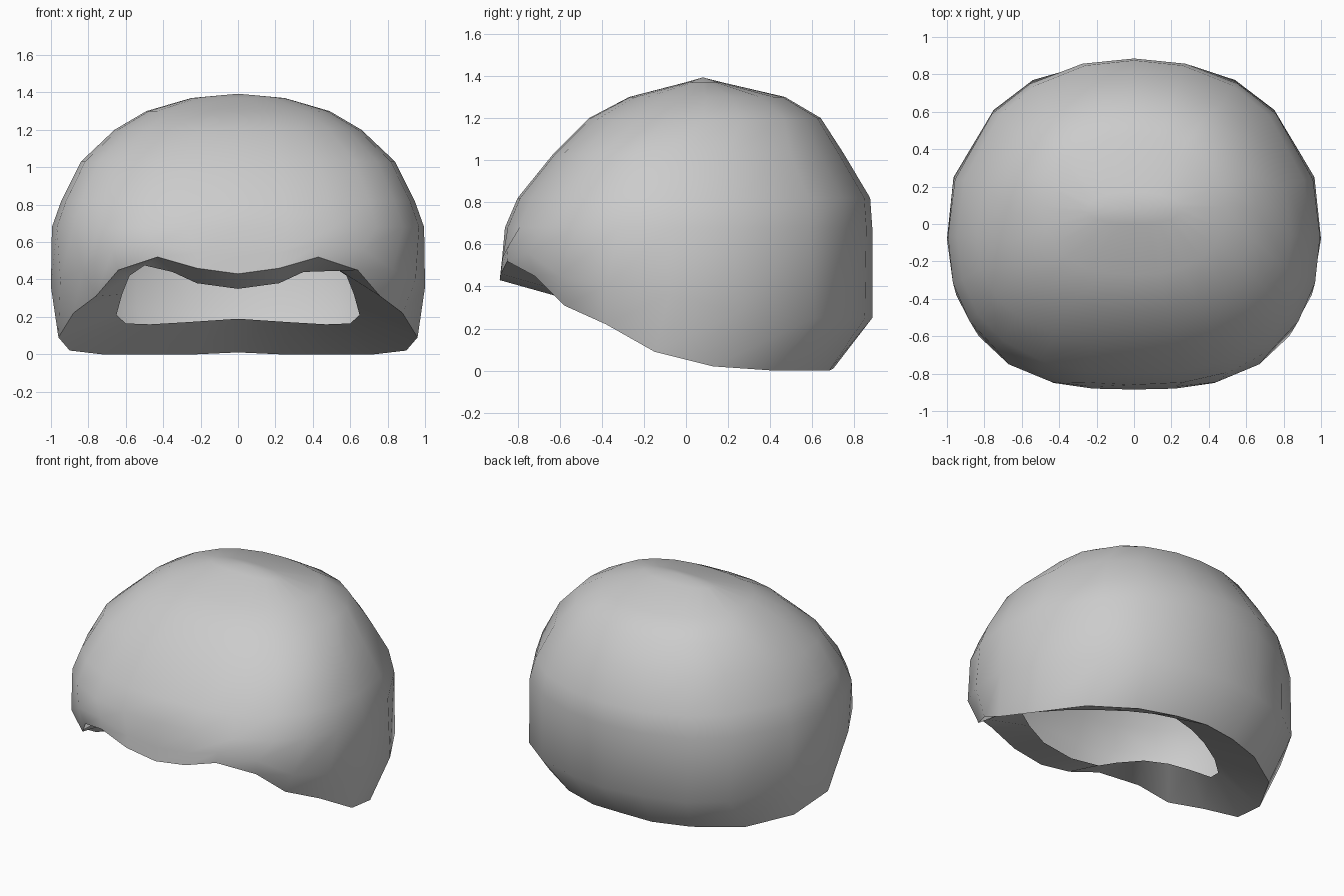
import bpy, bmesh, math

if "Cube" in bpy.data.objects:
    bpy.data.objects.remove(bpy.data.objects["Cube"])

# Half outlines, front centre to back centre: inner edge of the opening, outer lip, lower belly
INNER = [(0, -.60, .35), (.22, -.60, .38), (.35, -.58, .44), (.50, -.50, .475), (.58, -.36, .42),
         (.62, -.2, .32), (.65, -.04, .21), (.60, .09, .165), (.47, .21, .16), (.3, .31, .17),
         (.15, .37, .18), (0, .40, .19)]
LIP = [(0, -.885, .43), (.22, -.88, .46), (.43, -.85, .52), (.64, -.72, .45), (.76, -.58, .31),
       (.88, -.38, .22), (.96, -.15, .09), (.90, .13, .02), (.73, .42, 0), (.46, .60, 0),
       (.22, .68, 0), (0, .70, .01)]
BELLY = [(0, -.875, .52), (.22, -.87, .54), (.44, -.845, .59), (.67, -.75, .56), (.83, -.60, .45),
         (.95, -.38, .40), (1.0, -.08, .36), (.965, .25, .28), (.75, .61, .25), (.54, .77, .25),
         (.26, .85, .25), (0, .885, .25)]
# Dome levels: height, half width, front y, back y
LEVELS = [(.68, .995, -.86, .885), (.82, .945, -.80, .875), (1.03, .84, -.63, .75),
          (1.2, .66, -.46, .64), (1.3, .49, -.27, .47), (1.37, .25, 0, .17)]


def dome_ring(z, w, yf, yb):
    """Rounded-square ring sampled along the same directions as the belly."""
    c = -.05 if z < 1.1 else .5 * (yf + yb)
    pts = []
    for x, y, _ in BELLY:
        a = math.atan2(x, -(y + .06))
        dx, dy = math.sin(a), -math.cos(a)
        b, n = (c - yf, 2.45) if dy < 0 else (yb - c, 2.15)
        dx, dy = dx * w, dy * b
        r = (abs(dx / w) ** n + abs(dy / b) ** n) ** (-1 / n)
        pts.append((dx * r, c + dy * r, z))
    pts[0], pts[-1] = (0, yf, z), (0, yb, z)
    return pts


def full(half):
    return half + [(-x, y, z) for x, y, z in half[-2:0:-1]]


# Shell: inward flange, lip, belly and dome lofted to the crown
bm = bmesh.new()
rings = [INNER, LIP, BELLY] + [dome_ring(*lv) for lv in LEVELS]
loops = [[bm.verts.new(p) for p in full(r)] for r in rings]
n = len(loops[0])
for lo, hi in zip(loops, loops[1:]):
    for i in range(n):
        j = (i + 1) % n
        bm.faces.new((lo[i], lo[j], hi[j], hi[i]))
apex = bm.verts.new((0, .08, 1.393))
for i in range(n):
    bm.faces.new((loops[-1][i], loops[-1][(i + 1) % n], apex))

mesh = bpy.data.meshes.new("hollow_shell")
bm.to_mesh(mesh)
bm.free()
shell = bpy.data.objects.new("hollow_shell", mesh)
bpy.context.collection.objects.link(shell)
bpy.context.view_layer.objects.active = shell
shell.select_set(True)
bpy.ops.object.shade_smooth_by_angle(angle=math.radians(70))
